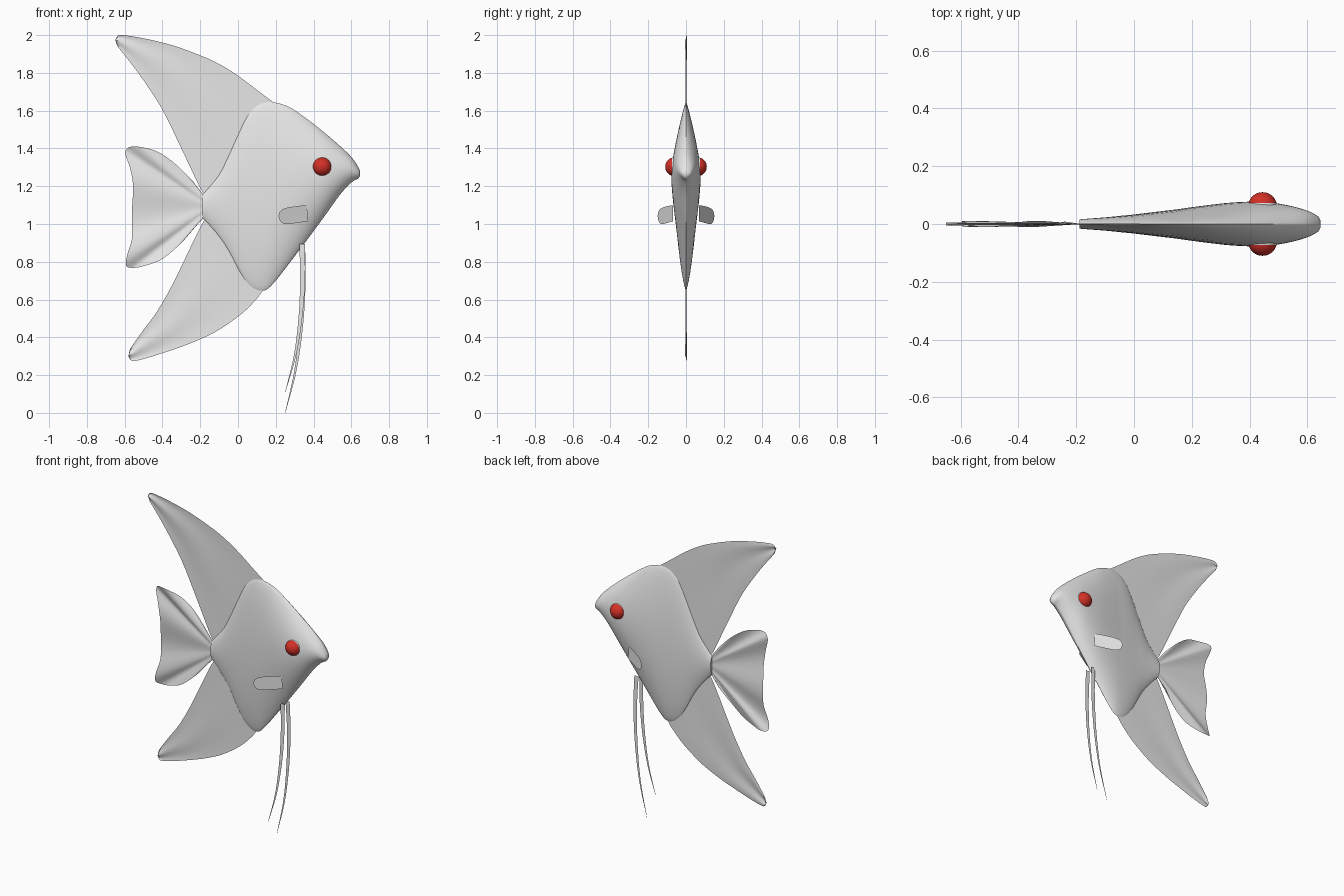
import bpy, bmesh, math
from mathutils import Vector

if "Cube" in bpy.data.objects:
    bpy.data.objects.remove(bpy.data.objects["Cube"])


def material(name, rgb):
    m = bpy.data.materials.new(name)
    m.diffuse_color = (*rgb, 1)
    m.use_nodes = True
    m.node_tree.nodes["Principled BSDF"].inputs["Base Color"].default_value = m.diffuse_color
    return m


GREY = material("pale grey", (0.8, 0.8, 0.8))
RED = material("eye red", (0.65, 0.03, 0.02))


def spline(points, count):
    """Resample points to count samples along a smooth curve."""
    p = [Vector(q) for q in points]
    p = [2 * p[0] - p[1]] + p + [2 * p[-1] - p[-2]]
    out = []
    for i in range(count):
        u = i / (count - 1) * (len(points) - 1)
        k = min(int(u), len(points) - 2)
        t = u - k
        a, b, c, d = p[k:k + 4]
        out.append(0.5 * (2 * b + (c - a) * t + (2 * a - 5 * b + 4 * c - d) * t * t
                          + (3 * b - a - 3 * c + d) * t ** 3))
    return out


def make(name, rows, closed=False, mats=(GREY,)):
    """Skin rows of points into a smooth surface."""
    bm = bmesh.new()
    grid = [[bm.verts.new(q) for q in row] for row in rows]
    n = len(rows[0])
    for r, s in zip(grid, grid[1:]):
        for j in range(n if closed else n - 1):
            k = (j + 1) % n
            bm.faces.new((r[j], r[k], s[k], s[j]))
    if closed:
        bm.faces.new(grid[0])
        bm.faces.new(grid[-1])
    bmesh.ops.remove_doubles(bm, verts=bm.verts, dist=0.0002)
    bmesh.ops.recalc_face_normals(bm, faces=bm.faces)
    return finish(name, bm, mats)


def finish(name, bm, mats):
    me = bpy.data.meshes.new(name)
    bm.to_mesh(me)
    bm.free()
    ob = bpy.data.objects.new(name, me)
    bpy.context.collection.objects.link(ob)
    for m in mats:
        me.materials.append(m)
    bpy.ops.object.select_all(action='DESELECT')
    ob.select_set(True)
    bpy.context.view_layer.objects.active = ob
    bpy.ops.object.shade_smooth_by_angle(angle=math.radians(40))
    return ob


def sheet(name, edge_a, edge_b, depth, count=32, across=8):
    """Thin fin between two x,z edges; depth(x, z, u, v) gives y."""
    a, b = spline(edge_a, count), spline(edge_b, count)
    rows = []
    for i in range(count):
        row = []
        for j in range(across + 1):
            q = a[i].lerp(b[i], j / across)
            row.append((q.x, depth(q.x, q.y, i / (count - 1), j / across), q.y))
        rows.append(row)
    return make(name, rows)


# Body: lens-shaped sections (x, top, bottom, half width)
stations = [
    (-0.188, 1.155, 1.03, 0.016), (-0.165, 1.18, 1.01, 0.018),
    (-0.10, 1.26, 0.935, 0.023), (-0.05, 1.36, 0.86, 0.028),
    (0.0, 1.47, 0.765, 0.033), (0.05, 1.57, 0.69, 0.039),
    (0.10, 1.625, 0.652, 0.045), (0.15, 1.643, 0.652, 0.051),
    (0.20, 1.642, 0.70, 0.058), (0.27, 1.62, 0.79, 0.067),
    (0.35, 1.567, 0.895, 0.075), (0.45, 1.49, 1.03, 0.077),
    (0.54, 1.413, 1.155, 0.063), (0.60, 1.355, 1.22, 0.046),
    (0.635, 1.305, 1.24, 0.028), (0.646, 1.28, 1.255, 0.012)]
SIDES = 40
rings = []
for x, top, bottom, w in spline(stations, 61):
    ring = []
    for j in range(SIDES):
        ang = 2 * math.pi * j / SIDES
        s = math.sin(ang)
        ring.append((x, math.copysign(w * abs(s) ** 1.5, s),
                     (top + bottom) / 2 + (top - bottom) / 2 * math.cos(ang)))
    rings.append(ring)
make("body", rings, closed=True)


# Dorsal and anal fins, swept back with a faint ripple
def ripple(x, z, u, v):
    return 0.006 * u * math.sin(v * 9)


sheet("dorsal_fin",
      [(0.20, 1.635), (0.10, 1.71), (0, 1.785), (-0.1, 1.847), (-0.2, 1.893),
       (-0.35, 1.947), (-0.5, 1.983), (-0.6, 1.999), (-0.635, 1.997), (-0.65, 1.975)],
      [(-0.16, 1.13), (-0.2, 1.19), (-0.25, 1.295), (-0.3, 1.40), (-0.4, 1.605),
       (-0.5, 1.76), (-0.57, 1.855), (-0.62, 1.918), (-0.64, 1.945), (-0.65, 1.975)],
      ripple)
sheet("anal_fin",
      [(0.14, 0.66), (0.10, 0.605), (0.02, 0.525), (-0.1, 0.44), (-0.2, 0.39),
       (-0.3, 0.35), (-0.45, 0.30), (-0.54, 0.276), (-0.567, 0.278), (-0.58, 0.30)],
      [(-0.15, 1.06), (-0.19, 1.0), (-0.25, 0.88), (-0.3, 0.775), (-0.36, 0.655),
       (-0.43, 0.535), (-0.5, 0.44), (-0.55, 0.37), (-0.572, 0.335), (-0.58, 0.30)],
      ripple)

# Tail fin: fan from the tail root to the scalloped margin, rippled along its rays
sheet("tail_fin",
      [(-0.18, 1.15), (-0.18, 1.035)],
      [(-0.24, 1.228), (-0.33, 1.317), (-0.42, 1.38), (-0.5, 1.405), (-0.56, 1.41),
       (-0.59, 1.397), (-0.595, 1.365), (-0.57, 1.29), (-0.555, 1.2), (-0.56, 1.1),
       (-0.562, 1.0), (-0.562, 0.92), (-0.588, 0.83), (-0.592, 0.78), (-0.56, 0.768),
       (-0.5, 0.777), (-0.4, 0.815), (-0.3, 0.90), (-0.24, 0.97)],
      lambda x, z, u, v: 0.011 * v * math.sin(u * 26), count=76)

for side, tag in ((-1, "front"), (1, "back")):
    # Pectoral fins, angled out and back
    sheet("pectoral_fin_" + tag,
          [(0.365, 1.10), (0.30, 1.093), (0.25, 1.083), (0.224, 1.067), (0.214, 1.043)],
          [(0.37, 1.015), (0.30, 1.004), (0.25, 1.0), (0.224, 1.015), (0.214, 1.043)],
          lambda x, z, u, v: side * (0.073 + (0.36 - x) * 0.53), count=17, across=4)

    # Trailing pelvic filaments
    if side < 0:
        path = [(0.34, 0.893), (0.342, 0.7), (0.33, 0.5), (0.301, 0.3), (0.25, 0.11)]
    else:
        path = [(0.34, 0.893), (0.345, 0.7), (0.335, 0.47), (0.305, 0.23), (0.25, 0.0)]
    widths = (0.015, 0.013, 0.010, 0.006, 0.001)
    sheet("pelvic_filament_" + tag,
          [(x - w, z) for (x, z), w in zip(path, widths)],
          [(x + w, z) for (x, z), w in zip(path, widths)],
          lambda x, z, u, v: side * (0.025 + 0.02 * u), count=25, across=2)

    # Eyes: red outer cap over a pale base
    bm = bmesh.new()
    bmesh.ops.create_uvsphere(bm, u_segments=32, v_segments=24, radius=0.05)
    for v in bm.verts:
        x, y, z = v.co
        v.co = (0.445 + x, side * 0.06 + z, 1.303 + y)
    bmesh.ops.recalc_face_normals(bm, faces=bm.faces)
    for f in bm.faces:
        f.material_index = 1 if abs(f.calc_center_median().y) > 0.075 else 0
    finish("eye_" + tag, bm, (GREY, RED))
